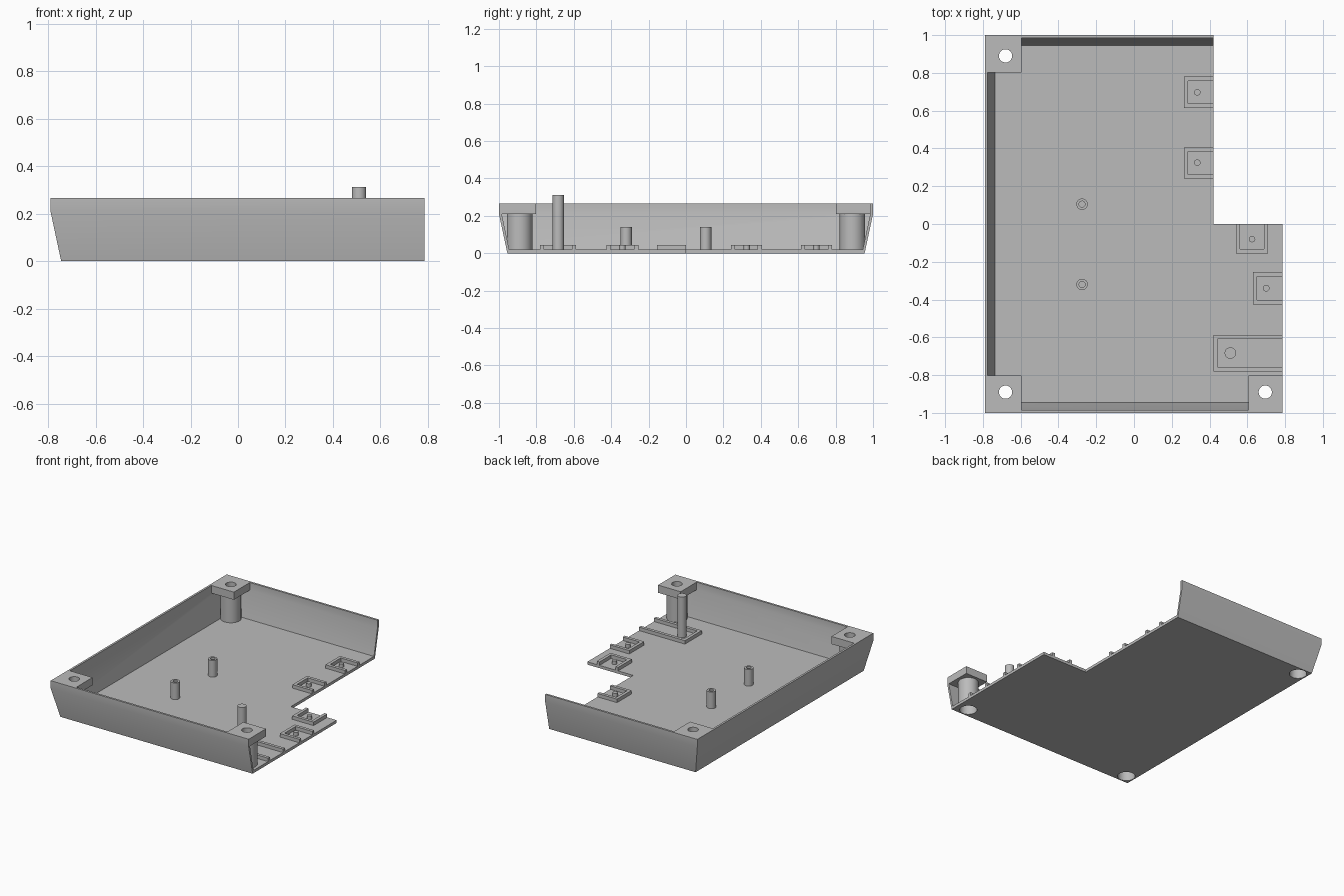
import bpy, bmesh

cube = bpy.data.objects.get("Cube")
if cube:
    bpy.data.objects.remove(cube)

grey = bpy.data.materials.new("mid grey plastic")
grey.use_nodes = True
COLOR = (0.5, 0.5, 0.5, 1)
grey.diffuse_color = COLOR
grey.node_tree.nodes["Principled BSDF"].inputs["Base Color"].default_value = COLOR

LEFT, RIGHT, NOTCH = -0.79, 0.785, 0.42   # plan limits in x
RIM, STEP, FLOOR = 0.265, 0.21, 0.02      # key heights


def finish(bm, name):
    bmesh.ops.recalc_face_normals(bm, faces=bm.faces)
    mesh = bpy.data.meshes.new(name)
    bm.to_mesh(mesh)
    bm.free()
    mesh.materials.append(grey)
    ob = bpy.data.objects.new(name, mesh)
    bpy.context.collection.objects.link(ob)
    return ob


def prism(name, outline, z0, z1):
    bm = bmesh.new()
    low = [bm.verts.new((x, y, z0)) for x, y in outline]
    high = [bm.verts.new((x, y, z1)) for x, y in outline]
    bm.faces.new(low)
    bm.faces.new(high)
    for i in range(len(low)):
        j = (i + 1) % len(low)
        bm.faces.new((low[i], low[j], high[j], high[i]))
    return finish(bm, name)


def box(name, x0, x1, y0, y1, z0, z1):
    return prism(name, [(x0, y0), (x1, y0), (x1, y1), (x0, y1)], z0, z1)


def cylinder(name, x, y, r, z0, z1):
    bm = bmesh.new()
    bmesh.ops.create_cone(bm, cap_ends=True, segments=40, radius1=r, radius2=r, depth=z1 - z0)
    bmesh.ops.translate(bm, vec=(x, y, (z0 + z1) / 2), verts=bm.verts)
    return finish(bm, name)


def combine(target, tool, operation):
    bpy.context.view_layer.objects.active = target
    mod = target.modifiers.new("combine", 'BOOLEAN')
    mod.operation, mod.solver, mod.object = operation, 'EXACT', tool
    bpy.ops.object.modifier_apply(modifier=mod.name)
    bpy.data.objects.remove(tool)


def smooth(ob):
    bpy.ops.object.select_all(action='DESELECT')
    ob.select_set(True)
    bpy.context.view_layer.objects.active = ob
    bpy.ops.object.shade_smooth_by_angle()


# Tray: floor with a notched corner and leaning walls on three sides
def build_tray():
    profile = [(0.045, 0), (0, STEP), (0, RIM), (0.015, RIM), (0.015, STEP), (0.055, FLOOR)]
    bm = bmesh.new()
    rings = []
    for d, z in profile:
        path = [(NOTCH, 1 - d), (LEFT + d, 1 - d), (LEFT + d, d - 1), (RIGHT, d - 1)]
        rings.append([bm.verts.new((x, y, z)) for x, y in path])
    for a, b in zip(rings, rings[1:]):
        for i in range(3):
            bm.faces.new((a[i], a[i + 1], b[i + 1], b[i]))
    open_edge = [(RIGHT, 0), (NOTCH, 0)]
    low = rings[0] + [bm.verts.new((x, y, 0)) for x, y in open_edge]
    high = rings[-1] + [bm.verts.new((x, y, FLOOR)) for x, y in open_edge]
    bm.faces.new(low)
    bm.faces.new(high)
    for i, j in ((3, 4), (4, 5), (5, 0)):
        bm.faces.new((low[i], low[j], high[j], high[i]))
    for end in (0, 3):
        bm.faces.new([ring[end] for ring in rings])
    return finish(bm, "tray")


tray = build_tray()

# Corner screw blocks on round bosses, bored from below
corners = [(-0.68, 0.89, LEFT + 0.007, -0.595, 1), (-0.68, -0.89, LEFT + 0.007, -0.595, -1),
           (0.695, -0.89, 0.605, RIGHT, -1)]
for x, y, x0, x1, side in corners:
    ys = sorted((side * 0.993, side * 0.803))
    combine(tray, box("corner_block", x0, x1, *ys, STEP, RIM), 'UNION')
    combine(tray, cylinder("boss", x, y, 0.068, 0.018, STEP + 0.01), 'UNION')
for x, y, *_ in corners:
    combine(tray, cylinder("bore", x, y, 0.058, -0.1, STEP - 0.01), 'DIFFERENCE')
    combine(tray, cylinder("screw_hole", x, y, 0.035, 0.1, 0.4), 'DIFFERENCE')
smooth(tray)

# Hollow standoffs on the floor
for i, y in enumerate((0.105, -0.32)):
    post = cylinder(f"standoff_{i + 1}", -0.275, y, 0.03, 0.015, 0.14)
    combine(post, cylinder("standoff_hole", -0.275, y, 0.016, 0.03, 0.2), 'DIFFERENCE')
    smooth(post)

# Raised clip frames, open towards the cut edge, each with a pin
T, TOP = 0.022, 0.045


def clip_frame(name, x0, x1, y0, y1, pin, radius=0.017, height=TOP, opens="right"):
    if opens == "right":
        outline = [(x1, y0), (x0, y0), (x0, y1), (x1, y1), (x1, y1 - T),
                   (x0 + T, y1 - T), (x0 + T, y0 + T), (x1, y0 + T)]
    else:
        outline = [(x0, y1), (x0, y0), (x1, y0), (x1, y1), (x1 - T, y1),
                   (x1 - T, y0 + T), (x0 + T, y0 + T), (x0 + T, y1)]
    prism(name + "_frame", outline, 0.015, TOP)
    smooth(cylinder(name + "_pin", *pin, radius, 0.015, height))


clip_frame("back_clip", 0.265, NOTCH, 0.615, 0.78, (0.335, 0.697))
clip_frame("middle_clip", 0.265, NOTCH, 0.24, 0.405, (0.335, 0.325))
clip_frame("notch_clip", 0.54, 0.71, -0.155, 0, (0.625, -0.08), opens="back")
clip_frame("right_clip", 0.63, RIGHT, -0.425, -0.255, (0.7, -0.34))
clip_frame("long_clip", NOTCH, RIGHT, -0.78, -0.588, (0.51, -0.683), 0.03, 0.312)
